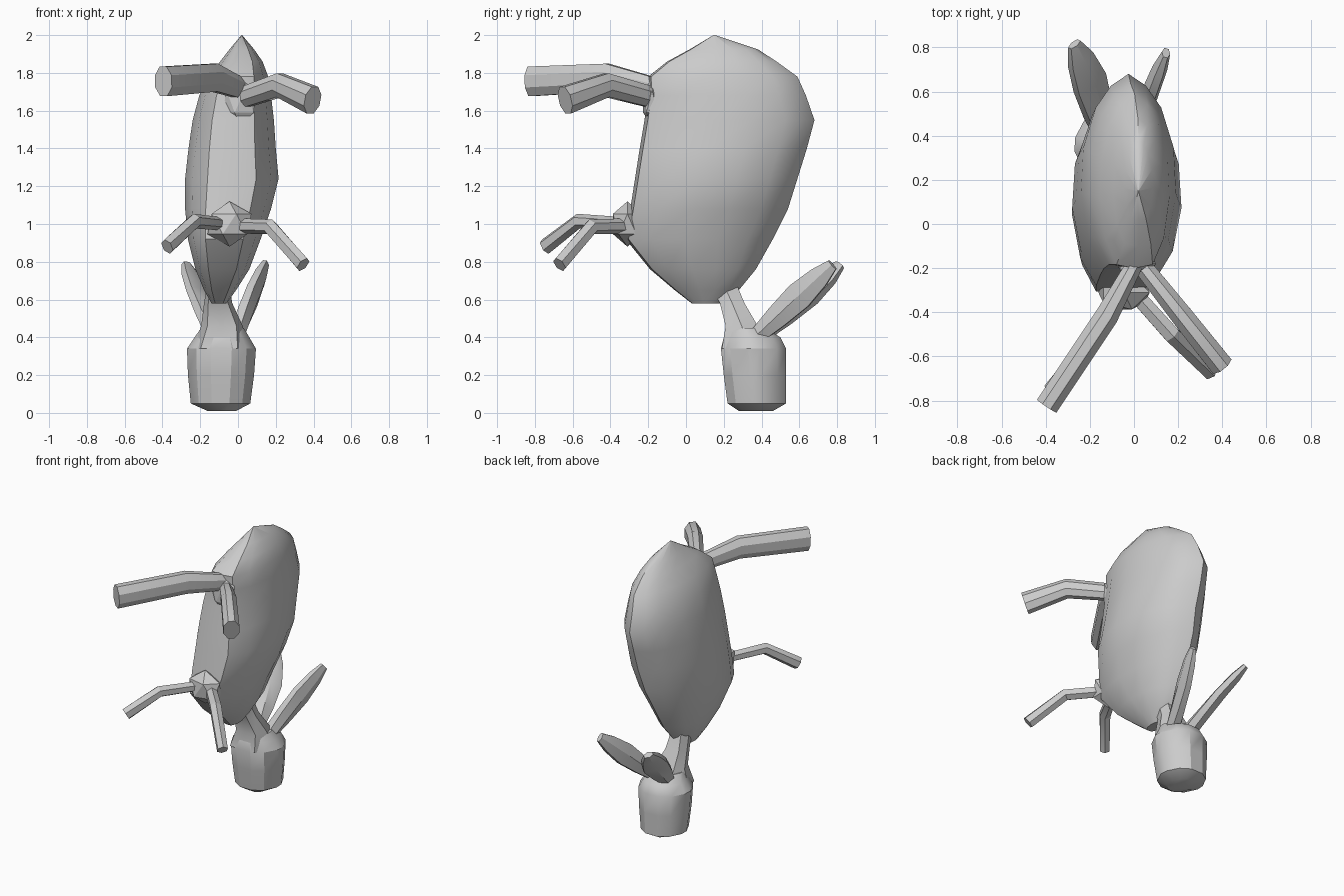
import bpy, bmesh, math
from mathutils import Vector

if "Cube" in bpy.data.objects:
    bpy.data.objects.remove(bpy.data.objects["Cube"])

grey = bpy.data.materials.new("plain grey")
grey.diffuse_color = (0.6, 0.6, 0.6, 1)
grey.use_nodes = True
grey.node_tree.nodes["Principled BSDF"].inputs["Base Color"].default_value = grey.diffuse_color


def loft(name, rings, angle=30):
    """Skin a list of equal-length point rings and close both ends."""
    bm = bmesh.new()
    rows = [[bm.verts.new(p) for p in ring] for ring in rings]
    n = len(rows[0])
    for a, b in zip(rows, rows[1:]):
        for i in range(n):
            j = (i + 1) % n
            bm.faces.new((a[i], a[j], b[j], b[i]))
    bm.faces.new(rows[0][::-1])
    bm.faces.new(rows[-1])
    bmesh.ops.remove_doubles(bm, verts=bm.verts, dist=0.0005)
    bmesh.ops.recalc_face_normals(bm, faces=bm.faces)
    return finish(name, bm, angle)


def finish(name, bm, angle):
    mesh = bpy.data.meshes.new(name)
    bm.to_mesh(mesh)
    bm.free()
    mesh.materials.append(grey)
    obj = bpy.data.objects.new(name, mesh)
    bpy.context.collection.objects.link(obj)
    bpy.ops.object.select_all(action='DESELECT')
    obj.select_set(True)
    bpy.context.view_layer.objects.active = obj
    bpy.ops.object.shade_smooth_by_angle(angle=math.radians(angle))
    return obj


def stack(name, half, levels, angle=30):
    """Stack a mirrored outline of (depth, half width) over (z, y0, y1, x0, x1) levels."""
    outline = half + [(u, -w) for u, w in half[::-1] if w]
    rings = []
    for z, y0, y1, x0, x1 in levels:
        cx, hw = (x0 + x1) / 2, (x1 - x0) / 2
        rings.append([(cx + w * hw, y0 + u * (y1 - y0), z) for u, w in outline])
    return loft(name, rings, angle)


def tube(name, path, sides, side_hint=(0, 0, 1), turn=0.5):
    """Sweep an elliptical section along (point, width radius, height radius)."""
    pts = [Vector(p) for p, _, _ in path]
    rings = []
    for i, (p, rw, rh) in enumerate(path):
        t = (pts[min(i + 1, len(pts) - 1)] - pts[max(i - 1, 0)]).normalized()
        w = t.cross(Vector(side_hint)).normalized()
        h = w.cross(t)
        ang = [(k + turn) * math.tau / sides for k in range(sides)]
        rings.append([pts[i] + w * rw * math.cos(a) + h * rh * math.sin(a) for a in ang])
    return loft(name, rings)


def lump(name, centre, size):
    """Faceted joint where a pair of legs meets the body."""
    bm = bmesh.new()
    bmesh.ops.create_icosphere(bm, subdivisions=1, radius=1)
    for v in bm.verts:
        v.co = Vector(c + s * k for c, s, k in zip(centre, size, v.co))
    finish(name, bm, 20)


# Body: flat belly, pointed spine, leaning slightly sideways
stack("body",
      [(0, 0), (0.02, 0.52), (0.17, 0.84), (0.4, 1), (0.63, 0.95),
       (0.83, 0.69), (0.94, 0.37), (1, 0)],
      [(0.58, 0.03, 0.19, -0.14, -0.06), (0.65, -0.06, 0.28, -0.18, -0.01),
       (0.76, -0.19, 0.37, -0.225, 0.06), (0.92, -0.32, 0.46, -0.265, 0.12),
       (1.08, -0.295, 0.54, -0.28, 0.175), (1.24, -0.27, 0.59, -0.28, 0.215),
       (1.40, -0.245, 0.64, -0.262, 0.20), (1.55, -0.22, 0.68, -0.24, 0.19),
       (1.68, -0.20, 0.635, -0.205, 0.175), (1.78, -0.20, 0.59, -0.155, 0.16),
       (1.86, -0.10, 0.48, -0.095, 0.13), (1.925, 0.02, 0.38, -0.045, 0.085),
       (2.0, 0.145, 0.155, 0.018, 0.022)], 35)

# Head, hanging with the blunt muzzle down
stack("head",
      [(0, 0.3), (0.14, 0.73), (0.42, 1), (0.6, 0.98), (0.86, 0.72), (1, 0.3)],
      [(0.01, 0.28, 0.46, -0.16, -0.01), (0.05, 0.22, 0.53, -0.25, 0.065),
       (0.20, 0.20, 0.53, -0.265, 0.085), (0.34, 0.185, 0.53, -0.27, 0.095),
       (0.40, 0.20, 0.50, -0.23, 0.06), (0.45, 0.22, 0.42, -0.195, 0.03)])

# Neck
stack("neck",
      [(0, 0), (0, 0.7), (0.5, 1), (1, 0.7), (1, 0)],
      [(0.34, 0.19, 0.43, -0.24, 0.04), (0.46, 0.21, 0.38, -0.195, 0.025),
       (0.58, 0.18, 0.31, -0.18, -0.03), (0.70, 0.12, 0.26, -0.16, -0.05)])

# Ears: flat blades sweeping back and up, the left one twisted outward
for side, hint, wide, base, middle, tip in (
        ("left", (-0.75, -0.45, 0.5), 1.15,
         (-0.13, 0.40, 0.42), (-0.20, 0.64, 0.625), (-0.27, 0.815, 0.785)),
        ("right", (0.1, -0.1, 1), 1.0,
         (-0.01, 0.39, 0.42), (0.075, 0.60, 0.62), (0.145, 0.775, 0.785))):
    base, middle, tip = Vector(base), Vector(middle), Vector(tip)
    tube(side + "_ear",
         [(base, 0.05, 0.05), (base.lerp(middle, 0.45), 0.045, 0.07 * wide),
          (middle, 0.04, 0.085 * wide), (middle.lerp(tip, 0.6), 0.035, 0.065 * wide),
          (tip, 0.02, 0.035)], 6, hint, 0)

# Legs: bent tubes
tube("left_hind_leg", [((0.01, -0.17, 1.72), 0.04, 0.06),
                       ((-0.125, -0.42, 1.775), 0.057, 0.08),
                       ((-0.395, -0.825, 1.755), 0.057, 0.085)], 8)
tube("right_hind_leg", [((0.03, -0.18, 1.67), 0.045, 0.06),
                        ((0.22, -0.42, 1.735), 0.054, 0.068),
                        ((0.395, -0.64, 1.655), 0.057, 0.08)], 8)
tube("left_front_leg", [((-0.08, -0.31, 1.0), 0.035, 0.035),
                        ((-0.23, -0.57, 1.015), 0.04, 0.04),
                        ((-0.375, -0.745, 0.88), 0.036, 0.044)], 6)
tube("right_front_leg", [((0.0, -0.31, 0.99), 0.04, 0.04),
                         ((0.17, -0.50, 0.985), 0.042, 0.042),
                         ((0.345, -0.67, 0.785), 0.038, 0.044)], 6)

# Leg joints
lump("front_leg_joint", (-0.045, -0.31, 1.0), (0.13, 0.09, 0.12))
lump("hind_leg_joint", (0.01, -0.18, 1.65), (0.10, 0.055, 0.135))
